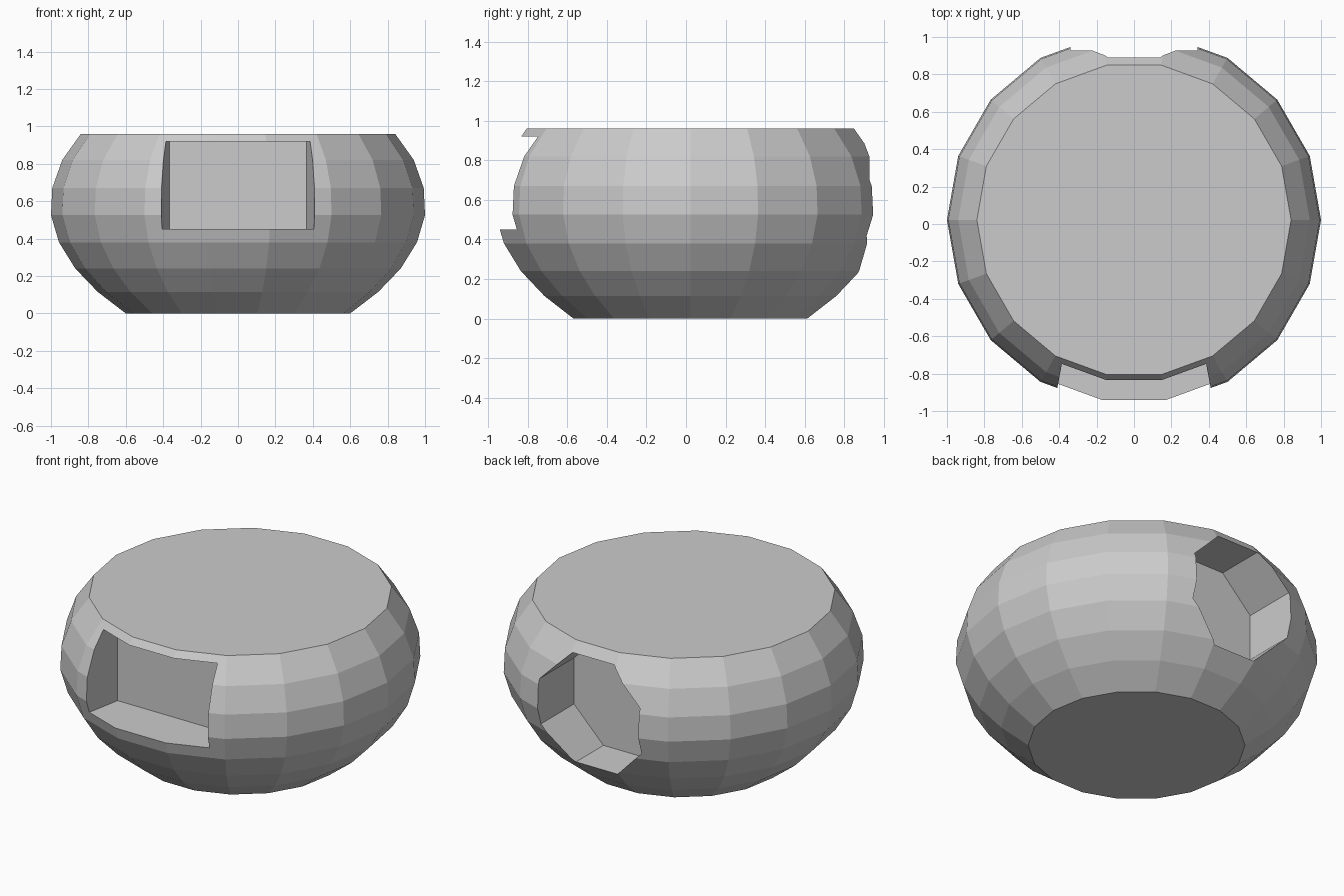
import bpy, bmesh, math

if "Cube" in bpy.data.objects:
    bpy.data.objects.remove(bpy.data.objects["Cube"])

CY = 0.022      # the round body sits slightly behind the origin
SIDES = 18


def make_object(name, rings):
    """Closed solid from a stack of equal-length vertex rings."""
    bm = bmesh.new()
    loops = [[bm.verts.new(p) for p in ring] for ring in rings]
    n = len(loops[0])
    for a, b in zip(loops, loops[1:]):
        for i in range(n):
            j = (i + 1) % n
            bm.faces.new((a[i], a[j], b[j], b[i]))
    bm.faces.new(loops[0])
    bm.faces.new(loops[-1])
    bmesh.ops.recalc_face_normals(bm, faces=bm.faces)
    mesh = bpy.data.meshes.new(name)
    bm.to_mesh(mesh)
    bm.free()
    obj = bpy.data.objects.new(name, mesh)
    bpy.context.collection.objects.link(obj)
    return obj


def cut(body, cutter):
    mod = body.modifiers.new(cutter.name, 'BOOLEAN')
    mod.operation = 'DIFFERENCE'
    mod.solver = 'EXACT'
    mod.object = cutter
    bpy.context.view_layer.objects.active = body
    bpy.ops.object.modifier_apply(modifier=mod.name)
    bpy.data.objects.remove(cutter)


# Faceted squat body: (radius, height) profile
profile = [(0.60, 0), (0.75, 0.115), (0.87, 0.24), (0.957, 0.38),
           (1.0, 0.525), (0.993, 0.67), (0.94, 0.82), (0.84, 0.96)]
body = make_object("round_body", [
    [(r * math.cos(math.tau * i / SIDES), CY + r * math.sin(math.tau * i / SIDES), z)
     for i in range(SIDES)] for r, z in profile])

# Front window recess, flaring outward, with a flat back wall
front_cutter = make_object("front_recess_cutter", [
    [(-w, y, 0.45), (w, y, 0.45), (w, y, 0.92), (-w, y, 0.92)]
    for w, y in ((0.365, -0.64), (0.445, -1.06))])
cut(body, front_cutter)

# Octagonal socket in the back
R = 0.34 / math.cos(math.pi / 8)
back_cutter = make_object("back_socket_cutter", [
    [(R * math.cos(math.pi / 8 + i * math.pi / 4), y,
      0.56 + R * math.sin(math.pi / 8 + i * math.pi / 4)) for i in range(8)]
    for y in (0.595, 1.1)])
cut(body, back_cutter)
